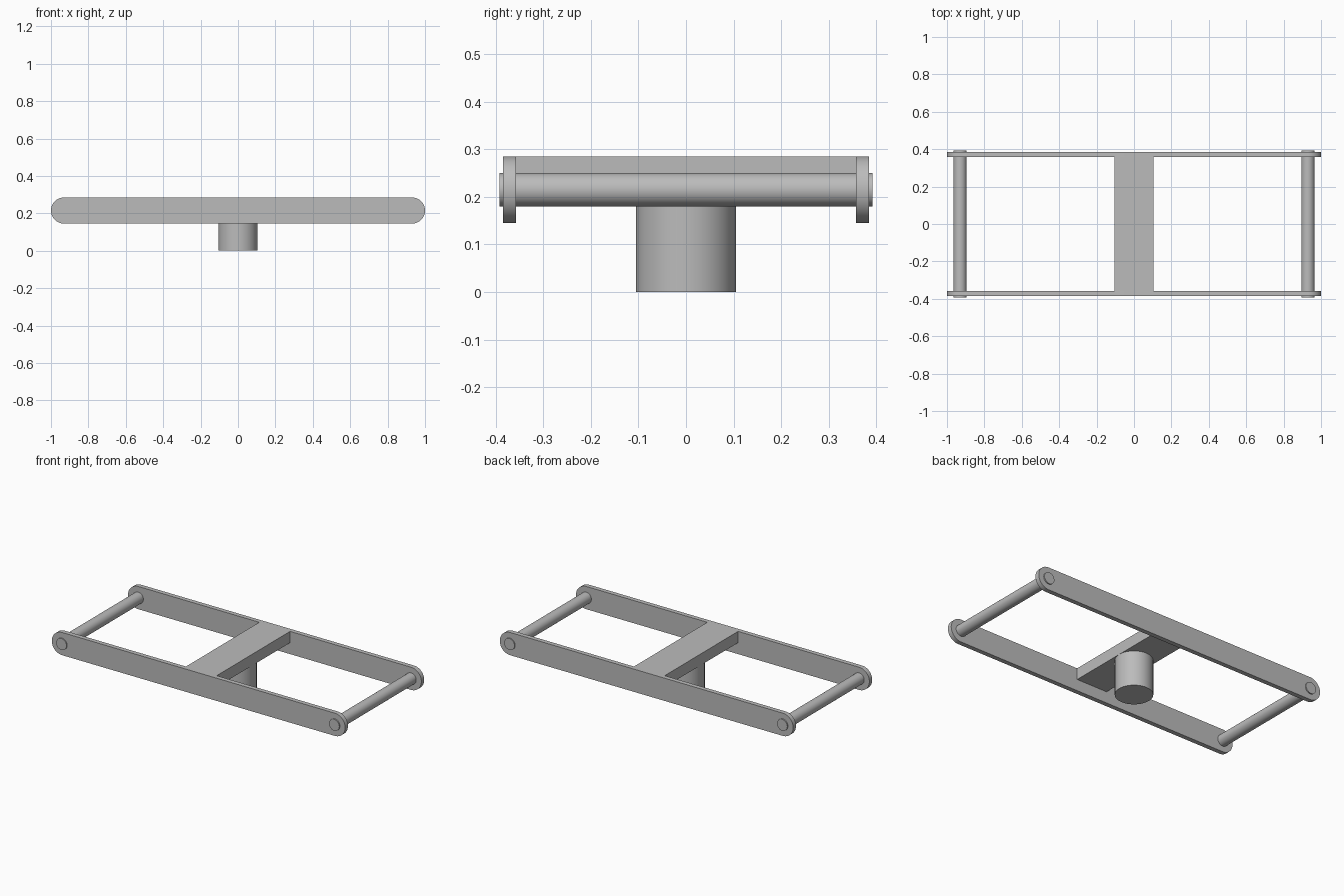
import bpy
import bmesh
from math import pi, sin, cos, radians

cube = bpy.data.objects.get("Cube")
if cube:
    bpy.data.objects.remove(cube, do_unlink=True)

# Main dimensions
RAIL_R, RAIL_Z = 0.07, 0.215
RAIL_IN, RAIL_OUT = 0.357, 0.385
ROD_X, ROD_R, ROD_HALF = 0.93, 0.035, 0.392
POST_R = 0.105

grey = bpy.data.materials.new("grey metal")
grey.use_nodes = True
colour = (0.5, 0.5, 0.5, 1)
grey.diffuse_color = colour
grey.node_tree.nodes["Principled BSDF"].inputs["Base Color"].default_value = colour


def finish(obj, name):
    obj.name = name
    obj.data.name = name
    obj.data.materials.append(grey)
    bpy.ops.object.select_all(action='DESELECT')
    obj.select_set(True)
    bpy.context.view_layer.objects.active = obj
    bpy.ops.object.shade_smooth_by_angle(angle=radians(30))


def cylinder(name, radius, depth, location, rotation=(0, 0, 0)):
    bpy.ops.mesh.primitive_cylinder_add(vertices=64, radius=radius, depth=depth,
                                        location=location, rotation=rotation)
    finish(bpy.context.object, name)


def rail(name, y0, y1):
    # Round-ended bar: two half circles joined and extruded along y
    bm = bmesh.new()
    steps = 24
    ring = []
    for side in (1, -1):
        for i in range(steps + 1):
            a = -pi / 2 + pi * i / steps
            x = side * (1 - RAIL_R + RAIL_R * cos(a))
            z = RAIL_Z + side * RAIL_R * sin(a)
            ring.append(bm.verts.new((x, y0, z)))
    face = bm.faces.new(ring)
    out = bmesh.ops.extrude_face_region(bm, geom=[face])
    moved = [v for v in out["geom"] if isinstance(v, bmesh.types.BMVert)]
    bmesh.ops.translate(bm, verts=moved, vec=(0, y1 - y0, 0))
    bmesh.ops.recalc_face_normals(bm, faces=bm.faces)
    mesh = bpy.data.meshes.new(name)
    bm.to_mesh(mesh)
    bm.free()
    obj = bpy.data.objects.new(name, mesh)
    bpy.context.collection.objects.link(obj)
    finish(obj, name)


# Long side rails
rail("front_rail", -RAIL_OUT, -RAIL_IN)
rail("back_rail", RAIL_IN, RAIL_OUT)

# End rods passing through the rails
for name, side in (("left_rod", 1), ("right_rod", -1)):
    cylinder(name, ROD_R, 2 * ROD_HALF, (side * ROD_X, 0, RAIL_Z), (pi / 2, 0, 0))

# Flat crossbar in the upper half of the rails
bpy.ops.mesh.primitive_cube_add(size=1, location=(0, 0, RAIL_Z + RAIL_R / 2))
bar = bpy.context.object
bar.scale = (2 * POST_R, 2 * RAIL_IN, RAIL_R)
bpy.ops.object.transform_apply(location=False, rotation=False, scale=True)
finish(bar, "crossbar")

# Central post under the crossbar
cylinder("post", POST_R, RAIL_Z, (0, 0, RAIL_Z / 2))
